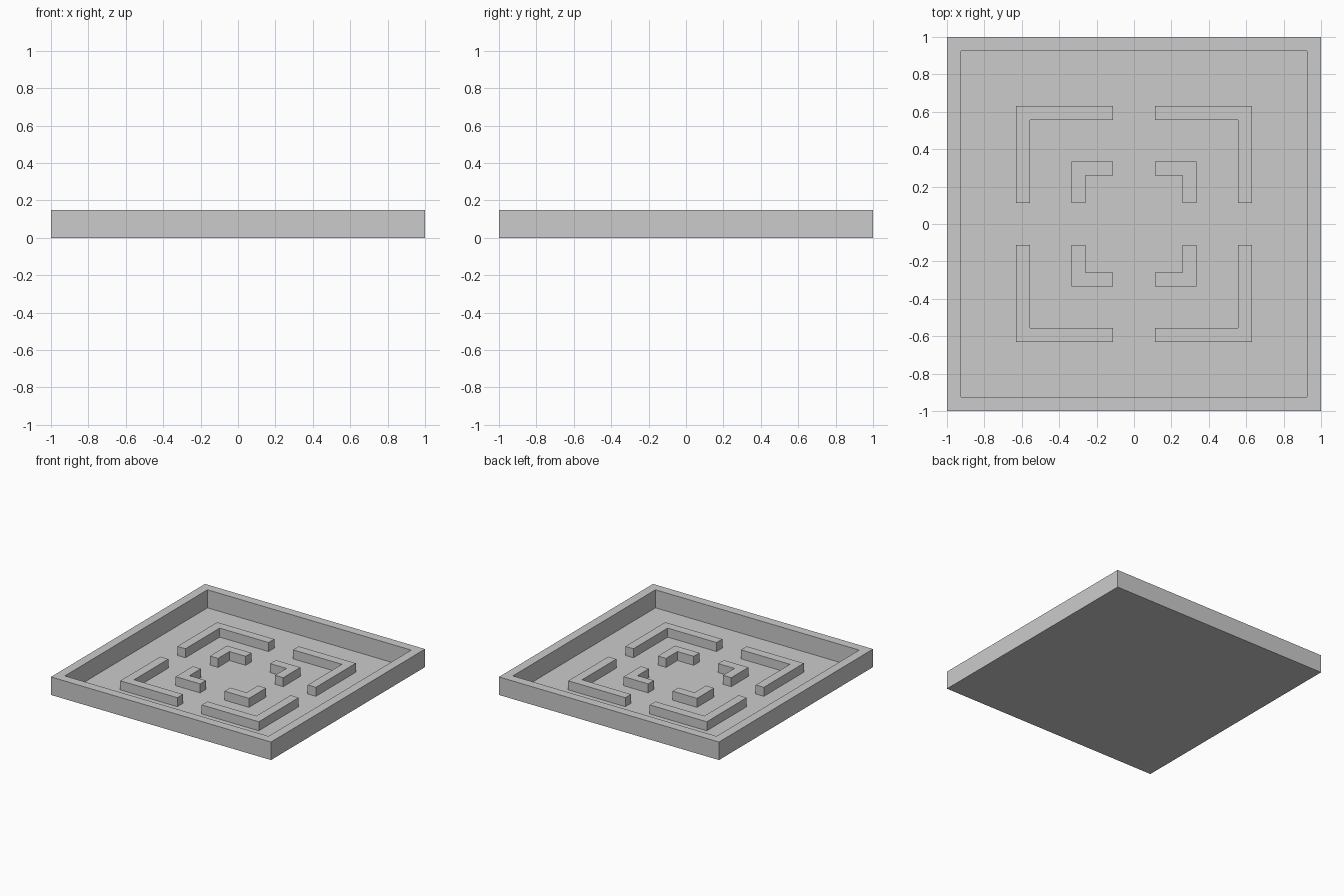
import bpy

if "Cube" in bpy.data.objects:
    bpy.data.objects.remove(bpy.data.objects["Cube"])

U = 2 / 27            # the model sits on a 27-cell grid
WALL_H = U            # low corner walls
RIM_H = 2 * U         # outer rim


def make_object(name, verts, faces):
    mesh = bpy.data.meshes.new(name)
    mesh.from_pydata([[c * U for c in v[:2]] + [v[2]] for v in verts], [], faces)
    obj = bpy.data.objects.new(name, mesh)
    bpy.context.collection.objects.link(obj)
    return obj


def square(r):
    return [(-r, -r), (r, -r), (r, r), (-r, r)]


def add_wall(name, profile, height):
    """Raise a counter-clockwise profile off the floor, open underneath."""
    n = len(profile)
    verts = [(x, y, z) for z in (0, height) for x, y in profile]
    sides = [(i, (i + 1) % n, n + (i + 1) % n, n + i) for i in range(n)]
    return make_object(name, verts, sides + [tuple(range(n, 2 * n))])


# Floor, a single sheet facing down on the ground
make_object("floor", [(x, y, 0) for x, y in square(13.5)], [(0, 1, 2, 3)])

# Rim: outer sides, mitred top and inner sides
loops = [(13.5, 0), (13.5, RIM_H), (12.5, RIM_H), (12.5, 0)]
verts = [(x, y, z) for r, z in loops for x, y in square(r)]
faces = [(4 * k + i, 4 * k + (i + 1) % 4, 4 * k + 4 + (i + 1) % 4, 4 * k + 4 + i)
         for k in range(3) for i in range(4)]
make_object("rim", verts, faces)

# Two nested rings of L-shaped corner walls, mirrored into each quadrant
for ring, outer in (("outer", 8.5), ("inner", 4.5)):
    inner, gap = outer - 1, 1.5
    ell = [(gap, inner), (inner, inner), (inner, gap),
           (outer, gap), (outer, outer), (gap, outer)]
    for sx, side in ((1, "right"), (-1, "left")):
        for sy, end in ((1, "back"), (-1, "front")):
            profile = [(x * sx, y * sy) for x, y in ell]
            if sx * sy < 0:
                profile.reverse()
            add_wall(f"{ring}_wall_{end}_{side}", profile, WALL_H)
